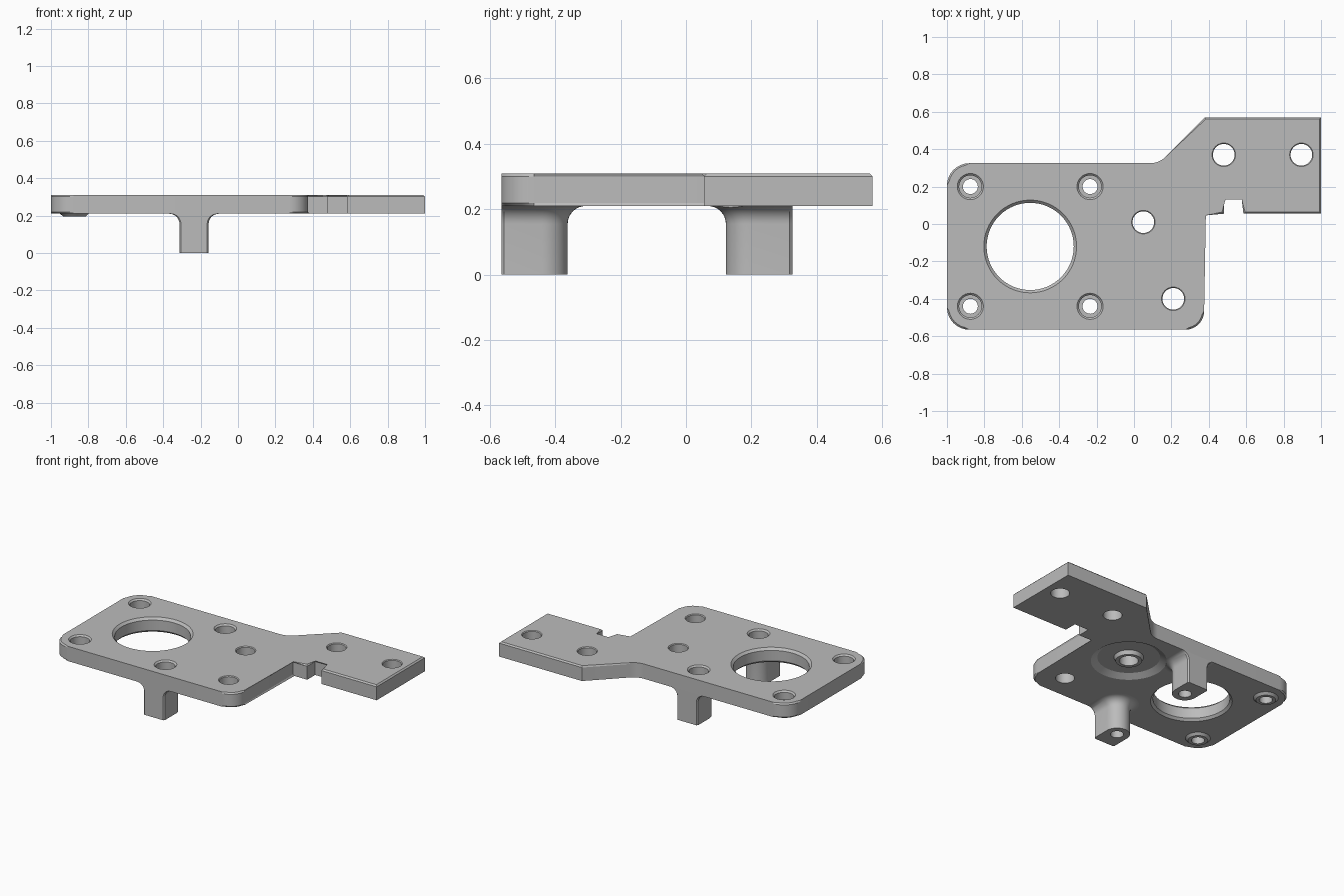
import bpy, bmesh
from math import pi, sin, cos, tan
from mathutils import Vector

cube = bpy.data.objects.get("Cube")
if cube:
    bpy.data.objects.remove(cube, do_unlink=True)

BOTTOM, TOP = 0.21, 0.31
FRONT, BACK = -0.565, 0.325
LEG_X, LEG_R = -0.235, 0.078
SCREWS = [(x, y) for x in (-0.875, LEG_X) for y in (-0.44, 0.2)]
BEARING = (0.05, 0.01)
PLAIN = [BEARING, (0.21, -0.4), (0.48, 0.37), (0.895, 0.37)]

grey = bpy.data.materials.new("grey plastic")
grey.use_nodes = True
colour = (0.5, 0.5, 0.5, 1)
grey.diffuse_color = colour
grey.node_tree.nodes["Principled BSDF"].inputs["Base Color"].default_value = colour


def loft(bm, rings, closed=False):
    """Skin matching rings of points, capped or joined end to start."""
    loops = [[bm.verts.new(p) for p in ring] for ring in rings]
    n = len(loops[0])
    pairs = list(zip(loops, loops[1:]))
    if closed:
        pairs.append((loops[-1], loops[0]))
    else:
        bm.faces.new(loops[0])
        bm.faces.new(loops[-1])
    for a, b in pairs:
        for i in range(n):
            j = (i + 1) % n
            bm.faces.new((a[i], a[j], b[j], b[i]))


def turned(bm, centre, profile, closed=False, sides=48):
    """Turn (radius, z) points about an upright axis."""
    cx, cy = centre
    angles = [2 * pi * i / sides for i in range(sides)]
    loft(bm, [[(cx + r * cos(a), cy + r * sin(a), z) for a in angles]
              for r, z in profile], closed)


def rounded(corners, steps=8):
    """Outline with each (x, y, radius) corner rounded."""
    out = []
    for i, (x, y, r) in enumerate(corners):
        p = Vector((x, y))
        if not r:
            out.append(p)
            continue
        u = (Vector(corners[i - 1][:2]) - p).normalized()
        v = (Vector(corners[(i + 1) % len(corners)][:2]) - p).normalized()
        half = u.angle(v) / 2
        centre = p + (u + v).normalized() * (r / sin(half))
        start = p + u * (r / tan(half)) - centre
        end = p + v * (r / tan(half)) - centre
        sweep = pi - 2 * half
        for k in range(steps + 1):
            t = k / steps * sweep
            out.append(centre + (start * sin(sweep - t) + end * sin(t)) / sin(sweep))
    return out


def finish(bm, name):
    bmesh.ops.recalc_face_normals(bm, faces=bm.faces)
    mesh = bpy.data.meshes.new(name)
    bm.to_mesh(mesh)
    bm.free()
    obj = bpy.data.objects.new(name, mesh)
    mesh.materials.append(grey)
    bpy.context.collection.objects.link(obj)
    return obj


# Plate with chamfered rims
outline = rounded([
    (-1, FRONT, 0.12), (0.375, FRONT, 0.1), (0.375, 0.055, 0), (0.48, 0.055, 0),
    (0.48, 0.14, 0), (0.585, 0.14, 0), (0.585, 0.055, 0), (1, 0.055, 0),
    (1, 0.57, 0), (0.38, 0.57, 0), (0.135, BACK, 0.12), (-1, BACK, 0.12)])
bm = bmesh.new()
loft(bm, [[(p.x, p.y, z) for p in outline] for z in (BOTTOM, TOP)])
rims = []
for e in bm.edges:
    a, b = (v.co for v in e.verts)
    if abs(a.z - b.z) > 0.01:
        continue
    on_body = max(a.x, b.x) < 0.38 and max(a.y, b.y) < BACK + 0.01
    if a.z > 0.3 or on_body:
        rims.append(e)
bmesh.ops.bevel(bm, geom=rims, offset=0.009, segments=1, profile=0.5, affect='EDGES')
parts = [finish(bm, "mounting_plate")]


# Legs: rounded towards the middle, flush with the plate edge, flared on top
def leg(name, hole_y, edge_y):
    side = 1 if edge_y > hole_y else -1
    fillet = 0.055
    levels = [(0, 0)]
    for k in range(9):
        a = k / 8 * pi / 2
        levels.append((fillet * (1 - cos(a)), BOTTOM - fillet + fillet * sin(a)))
    levels.append((fillet, BOTTOM + 0.015))
    rings = []
    for grow, z in levels:
        r, c = LEG_R + grow, 0.008
        pts = [(r * cos(pi * k / 20), -r * sin(pi * k / 20)) for k in range(21)]
        reach = abs(edge_y - hole_y)
        pts += [(-r, reach - c), (c - r, reach), (r - c, reach), (r, reach - c)]
        rings.append([(LEG_X + x, hole_y + side * y, z) for x, y in pts])
    bm = bmesh.new()
    loft(bm, rings)
    parts.append(finish(bm, name))


leg("front_leg", -0.44, FRONT)
leg("back_leg", 0.2, BACK)

# Shallow bosses under the two outer screw holes
for name, centre in zip(("front_screw_boss", "back_screw_boss"), SCREWS):
    bm = bmesh.new()
    turned(bm, centre, [(0.06, 0.195), (0.076, BOTTOM), (0.076, BOTTOM + 0.015)])
    parts.append(finish(bm, name))

# One cutter for every hole and the round recess underneath
bm = bmesh.new()
for c in SCREWS:
    turned(bm, c, [(0.04, -0.1), (0.04, 0.25), (0.06, 0.25), (0.06, TOP - 0.01),
                   (0.07, TOP), (0.07, TOP + 0.1)], sides=32)
for c in PLAIN:
    turned(bm, c, [(0.058, 0.1), (0.058, TOP - 0.005), (0.063, TOP), (0.063, 0.4)], sides=32)
turned(bm, (-0.555, -0.12), [(0.248, 0.1), (0.248, BOTTOM), (0.233, BOTTOM + 0.015),
                             (0.233, TOP - 0.015), (0.248, TOP), (0.248, 0.4)], sides=64)
turned(bm, BEARING, [(0.23, 0.2), (0.23, BOTTOM), (0.19, 0.235), (0.09, 0.235),
                     (0.08, BOTTOM), (0.08, 0.2)], closed=True, sides=64)
cutter = finish(bm, "hole_cutter")
cutter.hide_render = True

for obj in parts:
    bpy.ops.object.select_all(action='DESELECT')
    bpy.context.view_layer.objects.active = obj
    obj.select_set(True)
    cut = obj.modifiers.new("holes", 'BOOLEAN')
    cut.operation = 'DIFFERENCE'
    cut.solver = 'EXACT'
    cut.object = cutter
    bpy.ops.object.modifier_apply(modifier=cut.name)
    bpy.ops.object.shade_smooth_by_angle(angle=pi / 7)
bpy.data.objects.remove(cutter, do_unlink=True)
